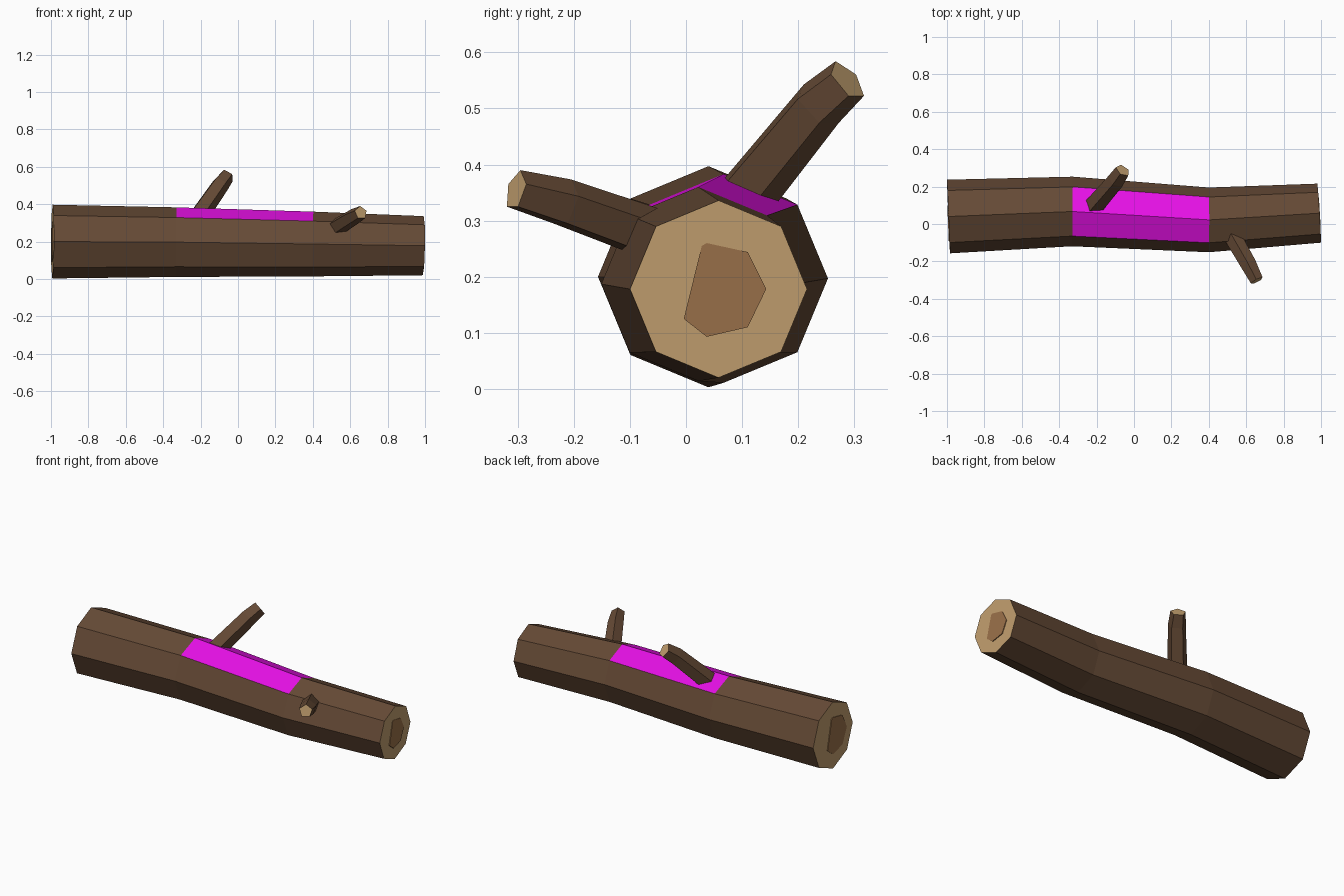
import bpy, bmesh, math
from mathutils import Vector

if "Cube" in bpy.data.objects:
    bpy.data.objects.remove(bpy.data.objects["Cube"])


def material(name, rgb):
    m = bpy.data.materials.new(name)
    m.diffuse_color = (*rgb, 1)
    m.use_nodes = True
    m.node_tree.nodes["Principled BSDF"].inputs["Base Color"].default_value = m.diffuse_color
    return m


BARK = material("bark brown", (0.13, 0.068, 0.036))
WOOD = material("cut wood tan", (0.53, 0.34, 0.155))
HEART = material("heartwood brown", (0.32, 0.16, 0.066))
PATCH = material("magenta patch", (0.9, 0.006, 0.9))


def finish(name, bm, mats):
    bmesh.ops.recalc_face_normals(bm, faces=bm.faces)
    me = bpy.data.meshes.new(name)
    bm.to_mesh(me)
    bm.free()
    for m in mats:
        me.materials.append(m)
    ob = bpy.data.objects.new(name, me)
    bpy.context.collection.objects.link(ob)
    return ob


def limb(name, path, sides, mats):
    """Faceted tube along (x, y, z, radius) points, with cut wood caps."""
    bm = bmesh.new()
    pts = [Vector(p[:3]) for p in path]
    rings = []
    for i, p in enumerate(pts):
        d = Vector()
        if i:
            d += (p - pts[i - 1]).normalized()
        if i < len(pts) - 1:
            d += (pts[i + 1] - p).normalized()
        d.normalize()
        up = (Vector((0, 0, 1)) - d * d.z).normalized()
        side = d.cross(up)
        ring = []
        for k in range(sides):
            a = 2 * math.pi * k / sides
            ring.append(bm.verts.new(p + path[i][3] * (up * math.cos(a) + side * math.sin(a))))
        rings.append(ring)
    for r, s in zip(rings, rings[1:]):
        for k in range(sides):
            j = (k + 1) % sides
            bm.faces.new((r[k], r[j], s[j], s[k]))
    for r in (rings[0], rings[-1]):
        bm.faces.new(r).material_index = 1
    return finish(name, bm, mats)


# Trunk, with the two upper faces of its middle stretch painted
trunk = limb("log", [(-0.992, 0.04, 0.200, 0.197), (-0.33, 0.067, 0.197, 0.186),
                     (0.40, 0.022, 0.187, 0.173), (0.99, 0.058, 0.178, 0.158)],
             8, [BARK, WOOD, PATCH])
for f in trunk.data.polygons:
    if abs(f.center.x) < 0.2 and f.normal.z > 0.8:
        f.material_index = 2

# Branch stubs
limb("back_branch", [(-0.245, 0.06, 0.29, 0.056), (-0.095, 0.235, 0.505, 0.049),
                     (-0.06, 0.287, 0.55, 0.042)], 5, [BARK, WOOD])
limb("front_branch", [(0.50, -0.02, 0.26, 0.05), (0.612, -0.215, 0.33, 0.045),
                      (0.657, -0.303, 0.354, 0.037)], 5, [BARK, WOOD])

# Heartwood plates on both cut ends; the second is turned about z
OUTLINE = [(0.0, 0.082), (0.073, 0.066), (0.106, 0.0), (0.073, -0.068),
           (0.0, -0.085), (-0.041, -0.053), (-0.009, 0.077)]


def heart(name, center, sign, scale, slope):
    bm = bmesh.new()
    c = Vector(center)
    layers = []
    for off in (-0.002, 0.004):
        layers.append([bm.verts.new(c + Vector((sign * off - slope * sign * y * scale,
                                                sign * y * scale, z * scale)))
                       for y, z in OUTLINE])
    a, b = layers
    bm.faces.new(a)
    bm.faces.new(b)
    for k in range(len(a)):
        j = (k + 1) % len(a)
        bm.faces.new((a[k], a[j], b[j], b[k]))
    finish(name, bm, [HEART])


heart("right_heartwood", (0.991, 0.037, 0.178), 1, 1.0, 0.061)
heart("left_heartwood", (-0.992, 0.045, 0.2), -1, 1.3, 0.041)
